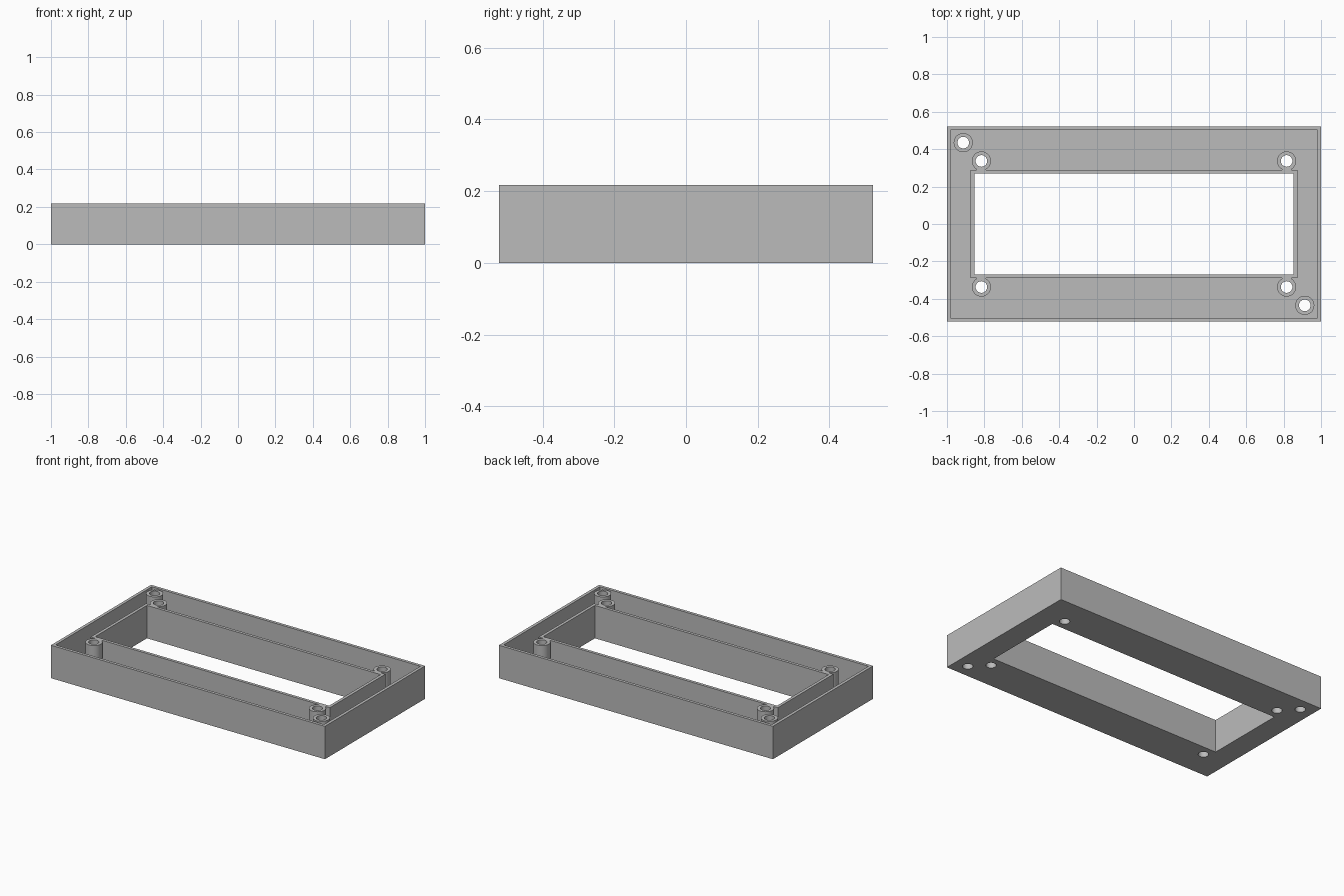
import bpy
import bmesh
from math import cos, sin, tau

if "Cube" in bpy.data.objects:
    bpy.data.objects.remove(bpy.data.objects["Cube"])

HEIGHT, FLOOR, WALL = 0.217, 0.022, 0.02
OUTER = (1.0, 0.522)
OPENING = (0.853, 0.269)
BOSS_R, HOLE_R = 0.051, 0.031
INNER_BOSSES = [(sx * 0.816, sy * 0.337) for sx in (-1, 1) for sy in (-1, 1)]
CORNER_BOSSES = [(-0.913, 0.435), (0.913, -0.435)]
BOSSES = INNER_BOSSES + CORNER_BOSSES

grey = bpy.data.materials.new("plain grey")
grey.use_nodes = True
colour = (0.5, 0.5, 0.5, 1)
grey.diffuse_color = colour
grey.node_tree.nodes["Principled BSDF"].inputs["Base Color"].default_value = colour


def rect(half, grow=0.0, centre=(0, 0)):
    x, y = half[0] + grow, half[1] + grow
    return [(centre[0] + sx * x, centre[1] + sy * y)
            for sx, sy in ((-1, -1), (1, -1), (1, 1), (-1, 1))]


def circle(centre, radius, sides=48):
    return [(centre[0] + radius * cos(tau * i / sides),
             centre[1] + radius * sin(tau * i / sides)) for i in range(sides)]


def plate(name, loops, bottom, top):
    """Extrude a filled outline, with holes, between two heights."""
    curve = bpy.data.curves.new(name, "CURVE")
    curve.dimensions = "2D"
    curve.fill_mode = "BOTH"
    curve.extrude = (top - bottom) / 2
    for loop in loops:
        spline = curve.splines.new("POLY")
        spline.points.add(len(loop) - 1)
        for point, (x, y) in zip(spline.points, loop):
            point.co = (x, y, 0, 1)
        spline.use_cyclic_u = True
    helper = bpy.data.objects.new(name + "_outline", curve)
    mesh = bpy.data.meshes.new_from_object(helper)
    bpy.data.objects.remove(helper)
    bpy.data.curves.remove(curve)

    # Weld the caps to the sides and lift into place
    bm = bmesh.new()
    bm.from_mesh(mesh)
    bmesh.ops.remove_doubles(bm, verts=bm.verts, dist=0.0001)
    bmesh.ops.recalc_face_normals(bm, faces=bm.faces)
    bmesh.ops.translate(bm, verts=bm.verts, vec=(0, 0, (top + bottom) / 2))
    bm.to_mesh(mesh)
    bm.free()
    mesh.materials.clear()
    mesh.materials.append(grey)
    obj = bpy.data.objects.new(name, mesh)
    bpy.context.collection.objects.link(obj)
    bpy.ops.object.select_all(action="DESELECT")
    obj.select_set(True)
    bpy.context.view_layer.objects.active = obj
    bpy.ops.object.shade_smooth_by_angle()
    return obj


# Floor with the central opening and screw holes
plate("floor", [rect(OUTER), rect(OPENING)] + [circle(c, HOLE_R) for c in BOSSES],
      0, FLOOR)

# Rim walls around the outside and the opening
plate("outer_wall", [rect(OUTER), rect(OUTER, -WALL)], FLOOR, HEIGHT)
plate("inner_wall", [rect(OPENING, WALL), rect(OPENING)], FLOOR, HEIGHT)

# Hollow screw bosses
for i, c in enumerate(BOSSES):
    plate(f"screw_boss_{i + 1}", [circle(c, BOSS_R), circle(c, HOLE_R)], FLOOR, HEIGHT)

# Short webs joining the bosses to the inner wall
for i, (x, y) in enumerate(INNER_BOSSES):
    side = 1 if y > 0 else -1
    web = rect((0.025, 0.006), centre=(x, side * (OPENING[1] + WALL + 0.005)))
    plate(f"boss_web_{i + 1}", [web], FLOOR, HEIGHT)
